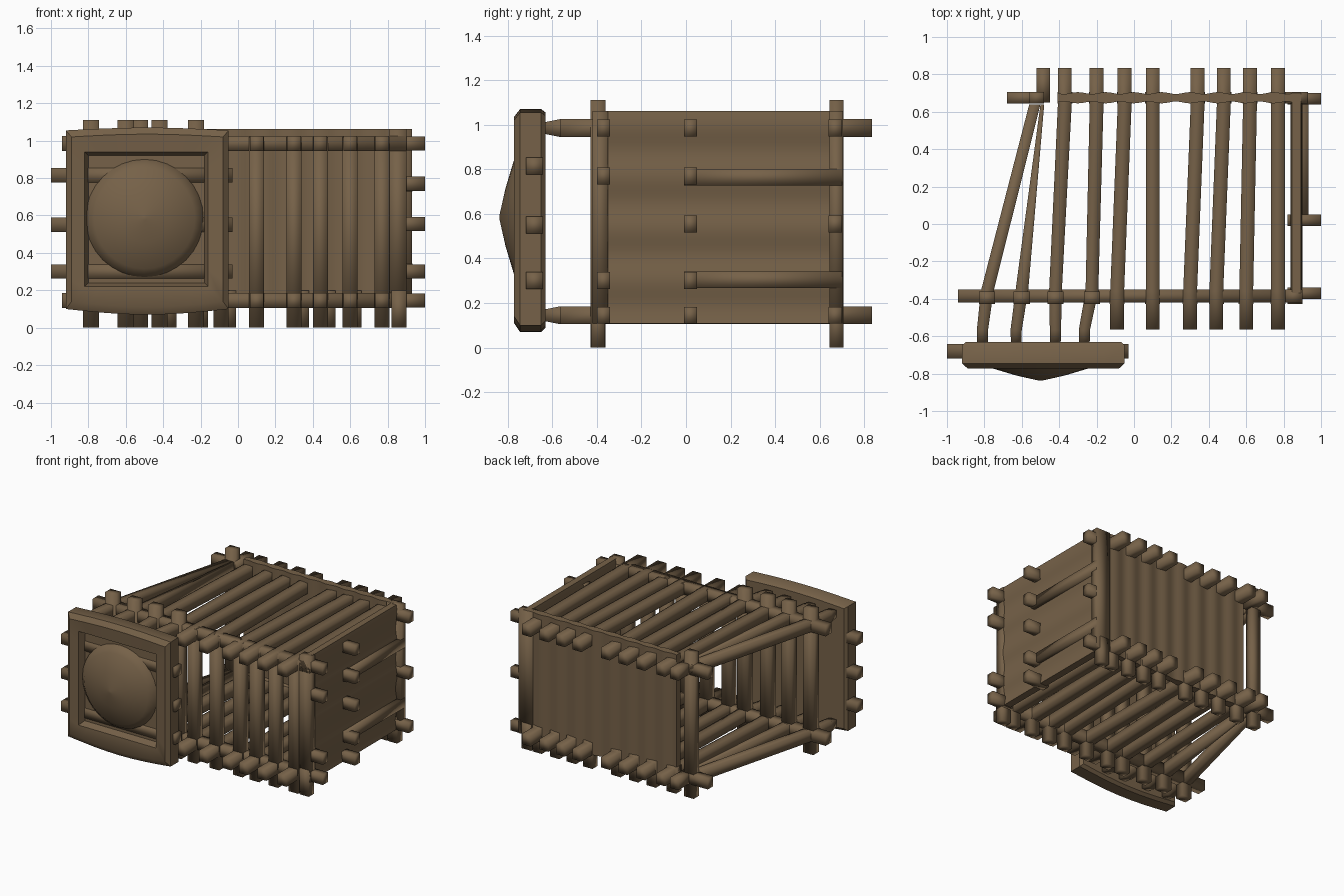
import bpy, bmesh, math
from mathutils import Vector

cube = bpy.data.objects.get("Cube")
if cube:
    bpy.data.objects.remove(cube, do_unlink=True)

wood = bpy.data.materials.new("brown_wood")
wood.use_nodes = True
COLOUR = (0.18, 0.12, 0.065, 1)
wood.diffuse_color = COLOUR
wood.node_tree.nodes["Principled BSDF"].inputs["Base Color"].default_value = COLOUR


def loft(name, loops, angle=180):
    """Skin a list of closed loops, cap both ends and shade smooth."""
    bm = bmesh.new()
    rings = [[bm.verts.new(p) for p in loop] for loop in loops]
    n = len(rings[0])
    for a, b in zip(rings, rings[1:]):
        for i in range(n):
            j = (i + 1) % n
            bm.faces.new((a[i], a[j], b[j], b[i]))
    bm.faces.new(rings[0])
    bm.faces.new(rings[-1])
    bmesh.ops.recalc_face_normals(bm, faces=bm.faces)
    mesh = bpy.data.meshes.new(name)
    bm.to_mesh(mesh)
    bm.free()
    mesh.materials.append(wood)
    obj = bpy.data.objects.new(name, mesh)
    bpy.context.collection.objects.link(obj)
    bpy.ops.object.select_all(action="DESELECT")
    obj.select_set(True)
    bpy.context.view_layer.objects.active = obj
    if angle >= 180:
        bpy.ops.object.shade_smooth()
    else:
        bpy.ops.object.shade_smooth_by_angle(angle=math.radians(angle))
    return obj


def sweep(name, axis, stations, angle=180):
    """Rectangular section along an axis; station = (centre, half u, half v)."""
    u, v = [Vector([float(k == i) for k in range(3)]) for i in range(3) if i != axis]
    loops = []
    for c, hu, hv in stations:
        c = Vector(c)
        loops.append([c + u * hu * a + v * hv * b
                      for a, b in ((-1, -1), (1, -1), (1, 1), (-1, 1))])
    return loft(name, loops, angle)


def bar(name, axis, start, end, hu=0.037, hv=0.04):
    return sweep(name, axis, [(start, hu, hv), (end, hu, hv)])


LOW, HIGH = 0.145, 0.985
FRONT, BACK = -0.395, 0.675
front_x = [-0.09, 0.1, 0.3, 0.44, 0.6, 0.77]
back_x = [-0.05, 0.1, 0.34, 0.48, 0.62, 0.77]
gate_x = [(-0.81, -0.785), (-0.63, -0.6), (-0.42, -0.42), (-0.265, -0.225)]
gate_back_x = [-0.53, -0.49, -0.37, -0.2]

# Floor and roof slats
for level, z in (("floor", LOW), ("roof", HIGH)):
    for xf, xb in zip(front_x, back_x):
        sweep(level + "_slat", 1, [((xf, -0.565, z), 0.037, 0.04),
                                   ((xf, -0.36, z), 0.037, 0.04),
                                   ((xb, 0.64, z), 0.037, 0.04),
                                   ((xb, 0.835, z), 0.037, 0.04)])
    # Slats bent out to hold the shield panel
    for i, ((xd, xf), xb) in enumerate(zip(gate_x, gate_back_x)):
        loose = i < 2
        path = [((xd, -0.64, z), 0.028, 0.025),
                ((xd, -0.565, z), 0.03, 0.04),
                ((xf, -0.36, z), 0.034, 0.04),
                ((xb, 0.64, z), 0.03 - 0.02 * i if loose else 0.037, 0.04)]
        if not loose:
            path.append(((xb, 0.835, z), 0.037, 0.04))
        sweep(level + "_shield_slat", 1, path)

    # Rails and the loose rear corner
    bar(level + "_front_rail", 0, (-0.94, FRONT + 0.01, z), (0.9, FRONT + 0.01, z), 0.035)
    bar(level + "_corner_side_peg", 0, (-0.68, BACK, z), (-0.48, BACK, z), 0.032)
    bar(level + "_corner_back_peg", 1, (-0.485, 0.65, z), (-0.485, 0.835, z), 0.035)

# Front uprights
for x in front_x:
    bar("front_upright", 2, (x, FRONT, 0), (x, FRONT, 1.02), 0.04, 0.034)
for _, x in gate_x:
    bar("tall_front_upright", 2, (x, FRONT, 0), (x, FRONT, 1.11), 0.043, 0.034)

# Rear feet and rear corner post
for x in back_x + gate_back_x[2:]:
    bar("rear_foot", 2, (x, BACK, 0), (x, BACK, 0.2), 0.04, 0.032)
bar("rear_corner_post", 2, (-0.52, BACK, 0), (-0.52, BACK, 1.11), 0.04, 0.032)

# Back wall, rippled along its length
ripple = []
for i in range(61):
    x = -0.41 + 1.28 * i / 60
    ripple.append(((x, BACK, 0.585), 0.025 + 0.005 * math.cos(x * 42), 0.477))
sweep("back_wall", 0, ripple, 50)

# Side wall, rippled up its height
ripple = []
for i in range(41):
    z = 0.108 + 0.954 * i / 40
    ripple.append(((0.868, 0.165, z), 0.025 + 0.007 * math.cos((z - 0.3) * 27), 0.535))
sweep("side_wall", 2, ripple, 50)
bar("side_rear_post", 2, (0.87, BACK, 0.108), (0.87, BACK, 1.062), 0.06, 0.03)
bar("side_front_post", 2, (0.855, FRONT + 0.01, 0.108), (0.855, FRONT + 0.01, 1.062), 0.045, 0.035)
for y in (FRONT, BACK):
    bar("side_foot", 2, (0.86, y, 0), (0.86, y, 0.2), 0.04, 0.032)

# Side wall slats and pegs
for z in (0.305, 0.765):
    bar("side_slat", 1, (0.89, -0.01, z), (0.89, 0.7, z), 0.042, 0.037)
pegs = {-0.37: (LOW, 0.3, 0.77, HIGH), 0.02: (LOW, 0.3, 0.555, 0.77, HIGH),
        0.67: (LOW, 0.555, HIGH)}
for y, heights in pegs.items():
    for z in heights:
        bar("side_peg", 0, (0.82, y, z), (1.0, y, z), 0.03, 0.038)


# Shield panel: bulged rectangular frame with a recessed field
def frame_loop(x0, x1, z0, z1, y, bulge):
    steps = 8
    loop = []
    for i in range(steps):
        t = i / steps
        loop.append((x0 + (x1 - x0) * t, y, z0 - bulge * math.sin(math.pi * t)))
    loop += [(x1, y, z0 + (z1 - z0) * i / steps) for i in range(steps)]
    for i in range(steps):
        t = i / steps
        loop.append((x1 + (x0 - x1) * t, y, z1 + bulge * 0.5 * math.sin(math.pi * t)))
    loop += [(x0, y, z1 + (z0 - z1) * i / steps) for i in range(steps)]
    return loop


loft("shield_panel", [
    frame_loop(-0.90, -0.07, 0.12, 1.04, -0.63, 0.03),
    frame_loop(-0.92, -0.05, 0.10, 1.055, -0.65, 0.03),
    frame_loop(-0.92, -0.05, 0.10, 1.055, -0.745, 0.03),
    frame_loop(-0.89, -0.08, 0.14, 1.02, -0.772, 0.03),
    frame_loop(-0.82, -0.16, 0.22, 0.94, -0.765, 0),
    frame_loop(-0.80, -0.18, 0.24, 0.92, -0.715, 0)], 40)

# Round boss on the shield panel
boss = []
for r, y in ((0.32, -0.70), (0.31, -0.73), (0.27, -0.768), (0.13, -0.81), (0.01, -0.837)):
    boss.append([(-0.5 + r * math.cos(a * math.tau / 32), y, 0.585 + r * math.sin(a * math.tau / 32))
                 for a in range(32)])
loft("shield_boss", boss, 60)

# Crossbars behind the shield panel
for z in (0.3, 0.55, 0.815):
    bar("shield_crossbar", 0, (-1.0, -0.68, z), (-0.03, -0.68, z), 0.038, 0.038)
